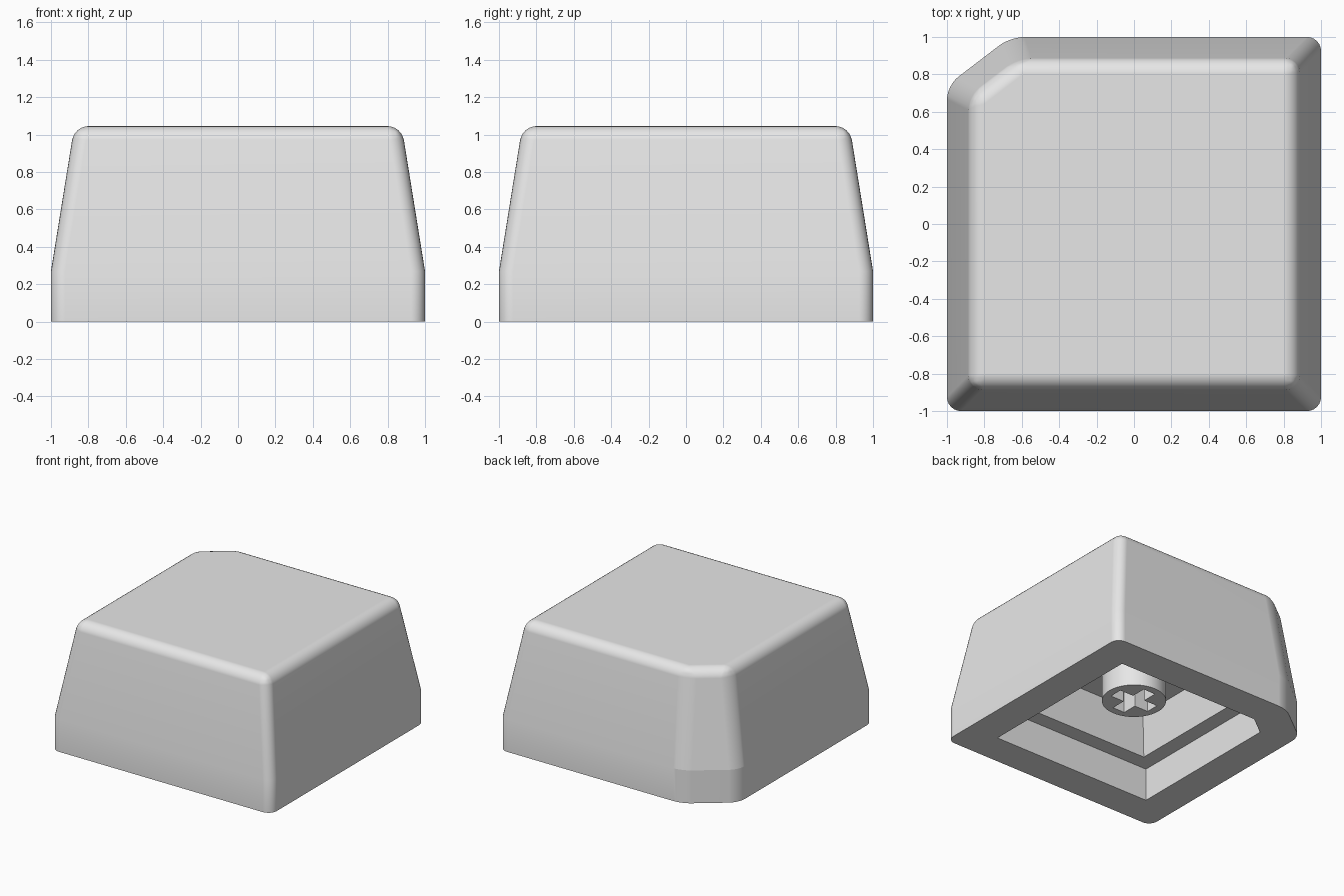
import bpy
import bmesh
from math import radians
from mathutils import Matrix

cube = bpy.data.objects.get("Cube")
if cube:
    bpy.data.objects.remove(cube, do_unlink=True)

HEIGHT, SKIRT, CEILING = 1.045, 0.27, 0.60

grey = bpy.data.materials.new("plain_grey")
grey.use_nodes = True
grey.diffuse_color = (0.8, 0.8, 0.8, 1)
grey.node_tree.nodes["Principled BSDF"].inputs["Base Color"].default_value = (0.8, 0.8, 0.8, 1)


def outline(inset):
    """Square with one cut corner at the back, every side moved inward by inset."""
    h = 1 - inset
    nx, ny = -0.607, 0.794
    d = 1.195 - inset
    return [(-h, -h), (h, -h), (h, h), ((d - ny * h) / nx, h), (-h, (d + nx * h) / ny)]


def stacked(levels):
    """Closed solid through (inset, z) outlines."""
    bm = bmesh.new()
    rings = [[bm.verts.new((x, y, z)) for x, y in outline(inset)] for inset, z in levels]
    for low, high in zip(rings, rings[1:]):
        for i in range(len(low)):
            j = (i + 1) % len(low)
            bm.faces.new((low[i], low[j], high[j], high[i]))
    bm.faces.new(rings[0][::-1])
    bm.faces.new(rings[-1])
    return bm


def make_object(name, bm):
    bmesh.ops.recalc_face_normals(bm, faces=bm.faces)
    mesh = bpy.data.meshes.new(name)
    bm.to_mesh(mesh)
    bm.free()
    mesh.materials.append(grey)
    obj = bpy.data.objects.new(name, mesh)
    bpy.context.collection.objects.link(obj)
    return obj


def activate(obj):
    bpy.ops.object.select_all(action='DESELECT')
    obj.select_set(True)
    bpy.context.view_layer.objects.active = obj


def carve(obj, cutter):
    cutter.hide_render = True
    mod = obj.modifiers.new("carve", 'BOOLEAN')
    mod.operation = 'DIFFERENCE'
    mod.solver = 'EXACT'
    mod.object = cutter
    activate(obj)
    bpy.ops.object.modifier_apply(modifier=mod.name)
    bpy.data.objects.remove(cutter, do_unlink=True)


def smooth(obj):
    activate(obj)
    bpy.ops.object.shade_smooth_by_angle(angle=radians(30))
    mod = obj.modifiers.new("weighted_normals", 'WEIGHTED_NORMAL')
    mod.keep_sharp = True


# Outer body: straight skirt, tapered sides, rounded corners and top rim
bm = stacked([(0, 0), (0, SKIRT), (0.125, HEIGHT)])
rounded = []
for e in bm.edges:
    z1, z2 = (v.co.z for v in e.verts)
    if abs(z1 - z2) > 0.01 or min(z1, z2) > HEIGHT - 0.01:
        rounded.append(e)
bmesh.ops.bevel(bm, geom=rounded, offset=0.075, offset_type='OFFSET',
                segments=6, profile=0.5, affect='EDGES', clamp_overlap=True)
body = make_object("cap_shell", bm)

# Stepped hollow underneath
hollow = stacked([(0.27, -0.1), (0.27, SKIRT), (0.40, SKIRT), (0.45, CEILING)])
carve(body, make_object("hollow_cutter", hollow))

# Crisp crease where the skirt meets the taper
for e in body.data.edges:
    if all(abs(body.data.vertices[i].co.z - SKIRT) < 0.001 for i in e.vertices):
        e.use_edge_sharp = True
smooth(body)

# Round stem, overlapping into the ceiling
bm = bmesh.new()
top = CEILING + 0.02
bmesh.ops.create_cone(bm, cap_ends=True, segments=48, radius1=0.242, radius2=0.242,
                      depth=top - SKIRT, matrix=Matrix.Translation((0, 0, (top + SKIRT) / 2)))
stem = make_object("stem", bm)

# Cross-shaped socket in the stem
bm = bmesh.new()
arm, half = 0.18, 0.055
corners = [(arm, -half), (arm, half), (half, half)]
points = []
for _ in range(4):
    points += corners
    corners = [(-y, x) for x, y in corners]
face = bm.faces.new([bm.verts.new((x, y, SKIRT - 0.1)) for x, y in points])
grown = bmesh.ops.extrude_face_region(bm, geom=[face])
moved = [g for g in grown["geom"] if isinstance(g, bmesh.types.BMVert)]
bmesh.ops.translate(bm, verts=moved, vec=(0, 0, CEILING - SKIRT + 0.09))
if not any(len(f.verts) == len(points) and f.calc_center_median().z < SKIRT for f in bm.faces):
    bm.faces.new([v for v in bm.verts if v.co.z < SKIRT])
carve(stem, make_object("cross_cutter", bm))
smooth(stem)
